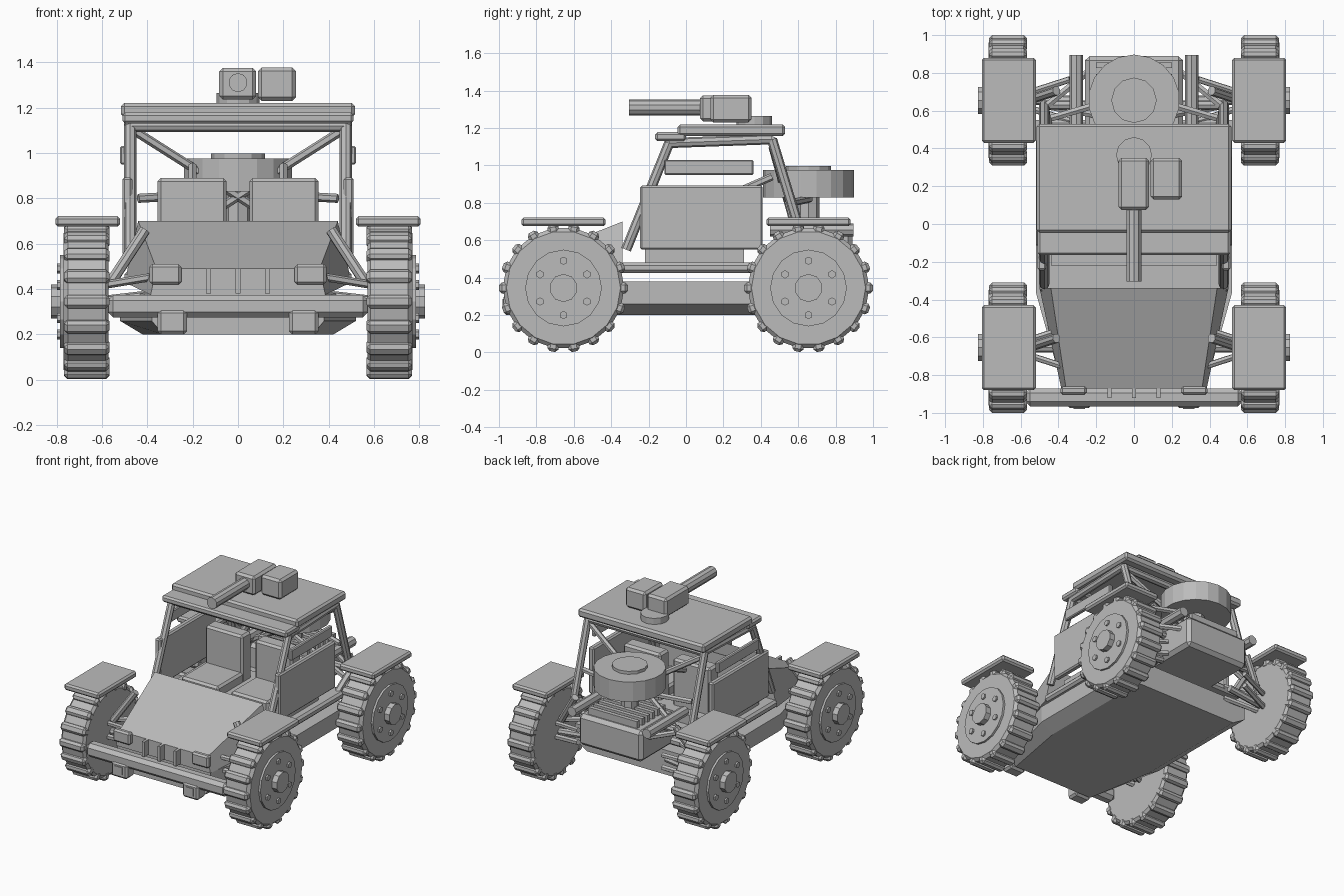
import bpy, bmesh, math
from mathutils import Vector, Matrix

if "Cube" in bpy.data.objects:
    bpy.data.objects.remove(bpy.data.objects["Cube"])

grey = bpy.data.materials.new("plain_grey")
grey.diffuse_color = (0.5, 0.5, 0.5, 1)
grey.use_nodes = True
grey.node_tree.nodes["Principled BSDF"].inputs["Base Color"].default_value = grey.diffuse_color


def finish(name, bm):
    bmesh.ops.recalc_face_normals(bm, faces=bm.faces)
    me = bpy.data.meshes.new(name)
    bm.to_mesh(me)
    bm.free()
    me.materials.append(grey)
    ob = bpy.data.objects.new(name, me)
    bpy.context.collection.objects.link(ob)
    return ob


def add_box(bm, lo, hi, bevel=0.0, mat=Matrix()):
    lo, hi = Vector(lo), Vector(hi)
    part = bmesh.new()
    bmesh.ops.create_cube(part, size=1, matrix=Matrix.Translation((lo + hi) / 2) @ Matrix.Diagonal((*(hi - lo), 1)))
    if bevel:
        bmesh.ops.bevel(part, geom=part.edges[:], offset=bevel, segments=1, affect='EDGES')
    part.transform(mat)
    tmp = bpy.data.meshes.new("tmp")
    part.to_mesh(tmp)
    part.free()
    bm.from_mesh(tmp)
    bpy.data.meshes.remove(tmp)


def box(name, lo, hi, bevel=0.0, mat=Matrix()):
    bm = bmesh.new()
    add_box(bm, lo, hi, bevel, mat)
    return finish(name, bm)


def add_rod(bm, a, b, r, n=6):
    a, b = Vector(a), Vector(b)
    m = Matrix.Translation((a + b) / 2) @ (b - a).to_track_quat('Z', 'Y').to_matrix().to_4x4()
    bmesh.ops.create_cone(bm, cap_ends=True, segments=n, radius1=r, radius2=r, depth=(b - a).length, matrix=m)


def rod(name, a, b, r, n=6):
    bm = bmesh.new()
    add_rod(bm, a, b, r, n)
    return finish(name, bm)


def loft(name, rings):
    """Skin equal-length rings and cap both ends."""
    bm = bmesh.new()
    vs = [[bm.verts.new(p) for p in ring] for ring in rings]
    n = len(rings[0])
    for r0, r1 in zip(vs, vs[1:]):
        for i in range(n):
            bm.faces.new((r0[i], r0[(i + 1) % n], r1[(i + 1) % n], r1[i]))
    bm.faces.new(vs[0])
    bm.faces.new(vs[-1])
    return finish(name, bm)


# wheels: chamfered tyre, lugs, rim, bolts, hub
R, WZ = 0.345, 0.345


def wheel(sx, cy):
    def place(x, ang, r):
        return (sx * x, cy + r * math.cos(ang), WZ + r * math.sin(ang))
    n = 18
    prof = [(0.57, 0.305), (0.585, 0.325), (0.75, 0.325), (0.77, 0.305)]
    loft("tyre", [[place(x, 2 * math.pi * i / n, r) for i in range(n)] for x, r in prof])
    bm = bmesh.new()
    for i in range(n):
        m = Matrix.Translation((sx * 0.667, cy, WZ)) @ Matrix.Rotation(2 * math.pi * (i + 0.5) / n, 4, 'X')
        add_box(bm, (-0.1, -0.03, 0.28), (0.1, 0.03, R), 0.015, m)
    finish("tyre_lugs", bm)
    rod("rim", (sx * 0.74, cy, WZ), (sx * 0.785, cy, WZ), 0.205, 16)
    bm = bmesh.new()
    for i in range(6):
        a = math.pi / 6 + i * math.pi / 3
        add_rod(bm, place(0.77, a, 0.145), place(0.797, a, 0.145), 0.022, 6)
    finish("wheel_bolts", bm)
    rod("hub", (sx * 0.76, cy, WZ), (sx * 0.825, cy, WZ), 0.075, 10)


for s in (-1, 1):
    for cy in (-0.655, 0.655):
        wheel(s, cy)
        box("fender", (min(s * 0.52, s * 0.805), cy - 0.225, 0.675), (max(s * 0.52, s * 0.805), cy + 0.225, 0.722), 0.012)
        # suspension arms, axle and shock absorber
        for dy in (-0.11, 0.11):
            rod("lower_arm", (s * 0.34, cy + dy, 0.37), (s * 0.58, cy + dy * 0.3, 0.32), 0.02)
            rod("upper_arm", (s * 0.34, cy + dy, 0.46), (s * 0.58, cy + dy * 0.3, 0.42), 0.018)
        rod("axle", (s * 0.3, cy, 0.38), (s * 0.6, cy, WZ), 0.025, 8)
        rod("shock_absorber", (s * 0.56, cy, 0.43), (s * 0.41, cy + 0.05, 0.66), 0.025, 8)

# lower hull, narrowing at the nose
hull_plan = [(0.42, 0.55, 0.52), (0.42, -0.36, 0.52), (0.33, -0.86, 0.38)]
loft("hull", [[(-b, y, 0.20), (b, y, 0.20), (t, y, 0.26), (t, y, 0.38), (-t, y, 0.38), (-t, y, 0.26)]
              for b, y, t in hull_plan])

# cabin floor and tub
box("cabin_floor", (-0.5, -0.36, 0.425), (0.5, 0.55, 0.48), 0.015)
box("cabin_tub", (-0.44, -0.22, 0.47), (0.44, 0.31, 0.55))

# sloped hood with grille ribs and lamps
hood_plan = [(0.44, 0.50, -0.34, 0.70, 0.43), (0.36, 0.385, -0.87, 0.49, 0.375)]
loft("hood", [[(-b, y, zb), (b, y, zb), (t, y, zt), (-t, y, zt)] for t, b, y, zt, zb in hood_plan])
for x in (-0.13, 0, 0.13):
    box("grille_rib", (x - 0.01, -0.92, 0.38), (x + 0.01, -0.86, 0.49))
box("front_bumper", (-0.575, -0.965, 0.275), (0.575, -0.87, 0.375), 0.025)
for s in (-1, 1):
    x = s * 0.32
    box("headlight", (x - 0.07, -0.905, 0.42), (x + 0.07, -0.86, 0.51), 0.012)
    x = s * 0.29
    box("fog_lamp", (x - 0.065, -0.975, 0.20), (x + 0.065, -0.88, 0.31), 0.015)
    box("fog_lens", (x - 0.03, -0.98, 0.23), (x + 0.03, -0.97, 0.285))

# tubular cab frame, doors and window guards
for s in (-1, 1):
    path = [(s * 0.475, -0.32, 0.55), (s * 0.475, -0.09, 1.12), (s * 0.475, 0.46, 1.14), (s * 0.475, 0.63, 0.58)]
    for name, a, b in zip(("front_pillar", "roof_rail", "rear_pillar"), path, path[1:]):
        rod(name, a, b, 0.027, 8)
    rod("rear_stay", path[3], (s * 0.45, 0.5, 0.45), 0.025)
    rod("cross_brace", (s * 0.46, 0.46, 1.10), (-s * 0.44, 0.62, 0.53), 0.02)
    rod("spare_support", (s * 0.44, 0.56, 0.80), (s * 0.1, 0.66, 0.82), 0.02)
    rod("spare_stay", (s * 0.2, 0.30, 0.87), (s * 0.2, 0.46, 0.94), 0.02)
    rod("rear_link", (s * 0.47, 0.62, 0.62), (s * 0.25, 0.80, 0.58), 0.02)
    rod("exhaust_pipe", (s * 0.305, 0.45, 0.655), (s * 0.305, 0.895, 0.655), 0.036, 8)
    x0, x1 = sorted((s * 0.465, s * 0.51))
    box("door", (x0, -0.245, 0.55), (x1, 0.41, 0.893), 0.01)
    x0, x1 = sorted((s * 0.49, s * 0.52))
    box("window_guard", (x0, -0.115, 0.95), (x1, 0.36, 1.03), 0.006)
    # seats
    x0, x1 = sorted((s * 0.05, s * 0.355))
    box("seat_back", (x0, 0.12, 0.53), (x1, 0.23, 0.89), 0.015)
    box("seat_cushion", (x0, -0.16, 0.53), (x1, 0.14, 0.62), 0.015)
rod("front_header", (-0.475, -0.09, 1.12), (0.475, -0.09, 1.12), 0.027, 8)
rod("rear_header", (-0.475, 0.46, 1.13), (0.475, 0.46, 1.13), 0.027, 8)
rod("rear_crossbar", (-0.475, 0.63, 0.6), (0.475, 0.63, 0.6), 0.025, 8)

# roof and visor
box("roof", (-0.515, -0.045, 1.157), (0.515, 0.53, 1.22), 0.014)
box("visor", (-0.51, -0.165, 1.13), (0.51, 0.0, 1.178), 0.012)

# roof turret
rod("turret_base", (0, 0.365, 1.21), (0, 0.365, 1.265), 0.095, 12)
box("gun_body", (-0.083, 0.075, 1.235), (0.08, 0.35, 1.375), 0.016)
box("ammo_box", (0.088, 0.13, 1.23), (0.255, 0.35, 1.377), 0.016)
rod("gun_barrel", (0, -0.305, 1.31), (0, 0.1, 1.31), 0.042, 10)

# rear engine with cooling fins, spare wheel above
box("engine", (-0.26, 0.48, 0.42), (0.26, 0.89, 0.65), 0.025)
for i in range(6):
    y = 0.54 + i * 0.06
    box("cooling_fin", (-0.2, y - 0.015, 0.64), (0.2, y + 0.015, 0.70))
rod("spare_mount", (0, 0.655, 0.64), (0, 0.655, 0.85), 0.06, 8)
rod("spare_tyre", (0, 0.655, 0.83), (0, 0.655, 0.975), 0.242, 18)
rod("spare_hub", (0, 0.655, 0.96), (0, 0.655, 0.997), 0.12, 12)
